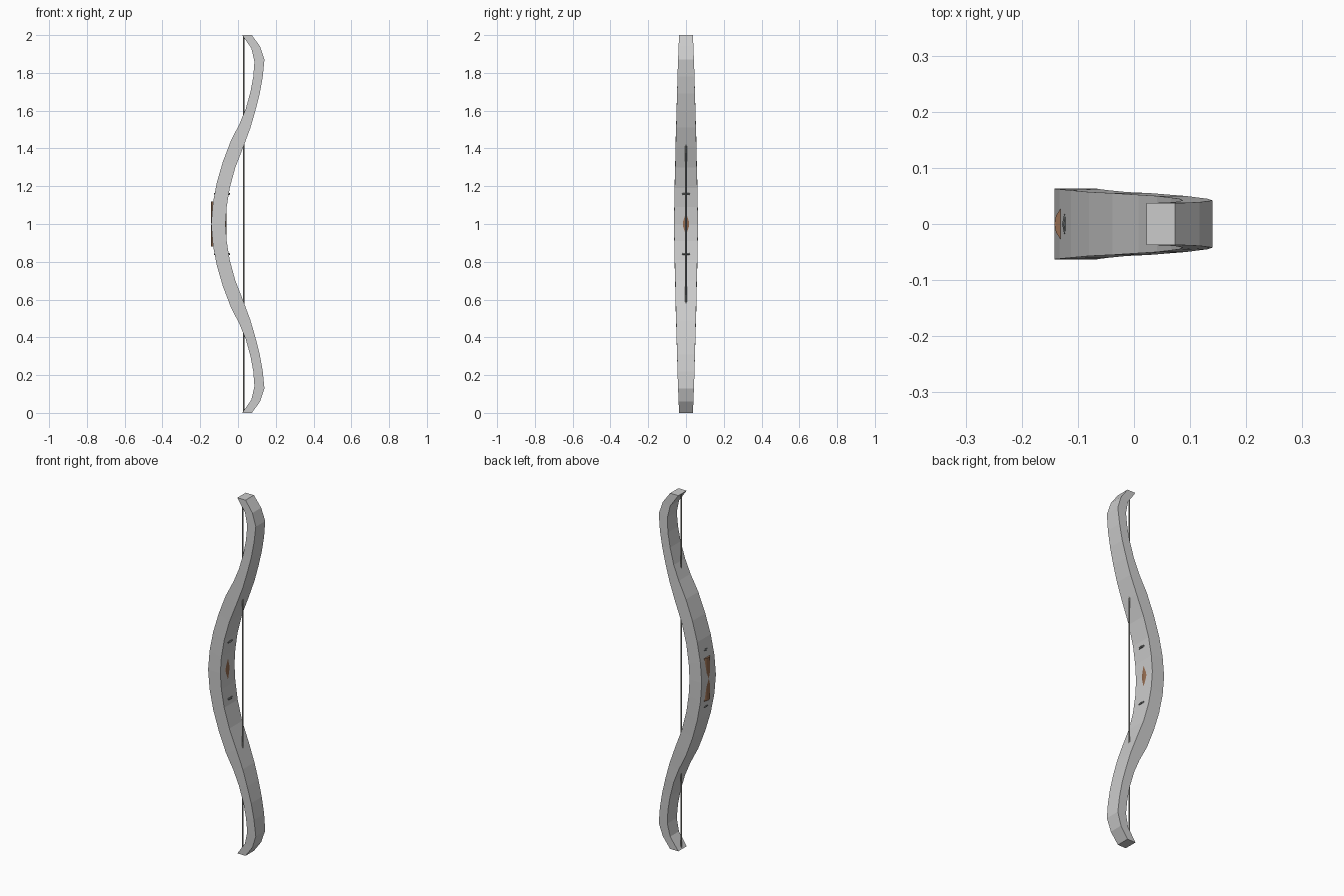
import bpy, bmesh
from mathutils import Vector

if "Cube" in bpy.data.objects:
    bpy.data.objects.remove(bpy.data.objects["Cube"])


def paint(obj, name, rgb):
    mat = bpy.data.materials.get(name) or bpy.data.materials.new(name)
    mat.diffuse_color = (*rgb, 1)
    mat.use_nodes = True
    mat.node_tree.nodes["Principled BSDF"].inputs["Base Color"].default_value = mat.diffuse_color
    obj.data.materials.append(mat)


def rod(name, x, radius, z0, z1, sides):
    bpy.ops.mesh.primitive_cylinder_add(vertices=sides, radius=radius, depth=z1 - z0,
                                        location=(x, 0, (z0 + z1) / 2))
    obj = bpy.context.object
    obj.name = name
    return obj


# Upper limb stations: left x, left z, right x, right z, half width
upper = [
    (-0.142, 1.00, -0.066, 1.00, 0.063),
    (-0.133, 1.11, -0.060, 1.09, 0.062),
    (-0.112, 1.22, -0.044, 1.19, 0.060),
    (-0.080, 1.33, -0.014, 1.30, 0.057),
    (-0.038, 1.44, 0.029, 1.41, 0.055),
    (0.008, 1.53, 0.066, 1.51, 0.052),
    (0.041, 1.61, 0.092, 1.60, 0.050),
    (0.066, 1.70, 0.115, 1.69, 0.047),
    (0.081, 1.78, 0.131, 1.78, 0.045),
    (0.087, 1.86, 0.140, 1.87, 0.042),
    (0.071, 1.93, 0.117, 1.94, 0.039),
    (0.022, 2.00, 0.073, 2.00, 0.037),
]
lower = [(a, 2 - b, c, 2 - d, w) for a, b, c, d, w in reversed(upper[1:])]

# Bow stave: loft of rectangular sections
bm = bmesh.new()
rings = []
for xl, zl, xr, zr, w in lower + upper:
    rings.append([bm.verts.new(p) for p in
                  ((xl, -w, zl), (xr, -w, zr), (xr, w, zr), (xl, w, zl))])
for r, s in zip(rings, rings[1:]):
    for i in range(4):
        j = (i + 1) % 4
        bm.faces.new((r[i], r[j], s[j], s[i]))
bm.faces.new(rings[0][::-1])
bm.faces.new(rings[-1])
bmesh.ops.recalc_face_normals(bm, faces=bm.faces)
mesh = bpy.data.meshes.new("bow_stave")
bm.to_mesh(mesh)
bm.free()
bpy.context.collection.objects.link(bpy.data.objects.new("bow_stave", mesh))

# Grip wrap, mostly sunk into the stave
grip = rod("grip_wrap", -0.102, 0.040, 0.88, 1.12, 16)
paint(grip, "brown_leather", (0.30, 0.15, 0.08))

# Bindings above and below the grip
for label, z in (("upper", 1.16), ("lower", 0.84)):
    bpy.ops.mesh.primitive_torus_add(major_radius=0.037, minor_radius=0.006,
                                     major_segments=16, minor_segments=6,
                                     location=(-0.085, 0, z))
    ring = bpy.context.object
    ring.name = label + "_binding"
    paint(ring, "dark_grey", (0.15, 0.16, 0.16))

# Bowstring
string = rod("bowstring", 0.03, 0.004, 0.005, 1.995, 8)
paint(string, "string_grey", (0.3, 0.3, 0.28))
